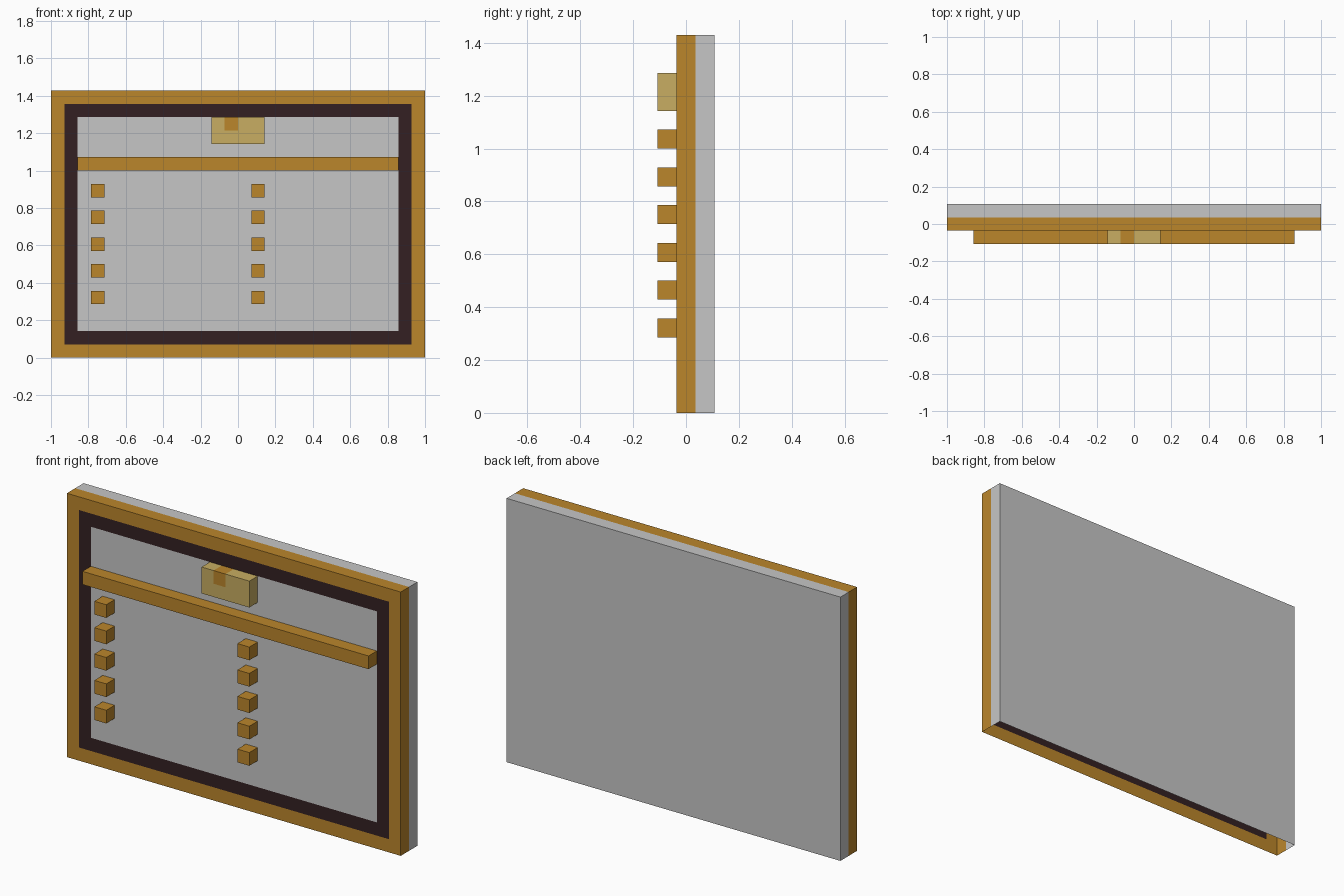
import bpy, bmesh

if "Cube" in bpy.data.objects:
    bpy.data.objects.remove(bpy.data.objects["Cube"])

U = 1 / 14  # one block of the grid


def material(name, rgb):
    lin = [c / 12.92 if c <= 0.04045 else ((c + 0.055) / 1.055) ** 2.4
           for c in (v / 255 for v in rgb)]
    m = bpy.data.materials.new(name)
    m.diffuse_color = (*lin, 1)
    m.use_nodes = True
    m.node_tree.nodes["Principled BSDF"].inputs["Base Color"].default_value = m.diffuse_color
    return m


wood = material("golden wood", (187, 134, 43))
dark = material("dark brown", (52, 32, 34))
grey = material("light grey", (198, 198, 198))
brass = material("pale brass", (200, 174, 98))


def make_object(name, mat, quads):
    """Mesh from quads given in block units."""
    bm = bmesh.new()
    for q in quads:
        bm.faces.new([bm.verts.new((x * U, y * U, z * U)) for x, y, z in q])
    bmesh.ops.remove_doubles(bm, verts=bm.verts, dist=1e-5)
    me = bpy.data.meshes.new(name)
    bm.to_mesh(me)
    bm.free()
    me.materials.append(mat)
    ob = bpy.data.objects.new(name, me)
    bpy.context.collection.objects.link(ob)
    return ob


def front(x0, x1, z0, z1, y):
    return [(x0, y, z0), (x1, y, z0), (x1, y, z1), (x0, y, z1)]


def back(x0, x1, z0, z1, y):
    return front(x0, x1, z0, z1, y)[::-1]


def sides(x0, x1, y0, y1, z0, z1):
    """Left, right and top walls, bottom left open."""
    return [[(x0, y1, z0), (x0, y0, z0), (x0, y0, z1), (x0, y1, z1)],
            [(x1, y0, z0), (x1, y1, z0), (x1, y1, z1), (x1, y0, z1)],
            [(x0, y0, z1), (x1, y0, z1), (x1, y1, z1), (x0, y1, z1)]]


def bottom(x0, x1, y0, y1, z):
    return [(x0, y1, z), (x1, y1, z), (x1, y0, z), (x0, y0, z)]


def ring(x, z0, z1):
    """Flat border one block wide, symmetric in x."""
    return [front(-x, x, z0, z0 + 1, -.5), front(-x, x, z1 - 1, z1, -.5),
            front(-x, -x + 1, z0 + 1, z1 - 1, -.5),
            front(x - 1, x, z0 + 1, z1 - 1, -.5)]


# Hollow board, open underneath: wooden frame, dark border, grey back
make_object("wooden_frame", wood, ring(14, 0, 20) + sides(-14, 14, -.5, .5, 0, 20))
make_object("dark_border", dark, ring(13, 1, 19))
make_object("back_panel", grey,
            sides(-14, 14, .5, 1.5, 0, 20) + [back(-14, 14, 0, 20, 1.5)])

# Raised parts: x0, x1, z0, z1
bar = (-12, 12, 14, 15)
plate = (-2, 2, 16, 18)
pegs = [(x, x + 1, z, z + 1) for x in (-11, 1) for z in range(4, 13, 2)]
raised = [bar, plate] + pegs

# Grey centre, open behind the raised parts
cells = [front(i, i + 1, k, k + 1, -.5)
         for i in range(-12, 12) for k in range(2, 18)
         if not any(a <= i < b and c <= k < d for a, b, c, d in raised)]
make_object("centre_panel", grey, cells)


def block(name, mat, x0, x1, z0, z1):
    return make_object(name, mat, [front(x0, x1, z0, z1, -1.5),
                                   bottom(x0, x1, -1.5, -.5, z0)]
                       + sides(x0, x1, -1.5, -.5, z0, z1))


block("cross_bar", wood, *bar)
for n, p in enumerate(pegs):
    block(f"peg_{n + 1}", wood, *p)

# Brass plate with a wooden notch set flush in its top edge
quads = [front(-2, 2, 16, 17, -1.5), front(-2, -1, 17, 18, -1.5),
         front(0, 2, 17, 18, -1.5), bottom(-2, 2, -1.5, -.5, 16)]
quads += sides(-2, 2, -1.5, -.5, 16, 18)[:2]
quads += [sides(a, b, -1.5, -.5, 17, 18)[2] for a, b in ((-2, -1), (0, 2))]
make_object("brass_plate", brass, quads)
make_object("plate_notch", wood, [front(-1, 0, 17, 18, -1.5),
                                  sides(-1, 0, -1.5, -.5, 17, 18)[2]])
